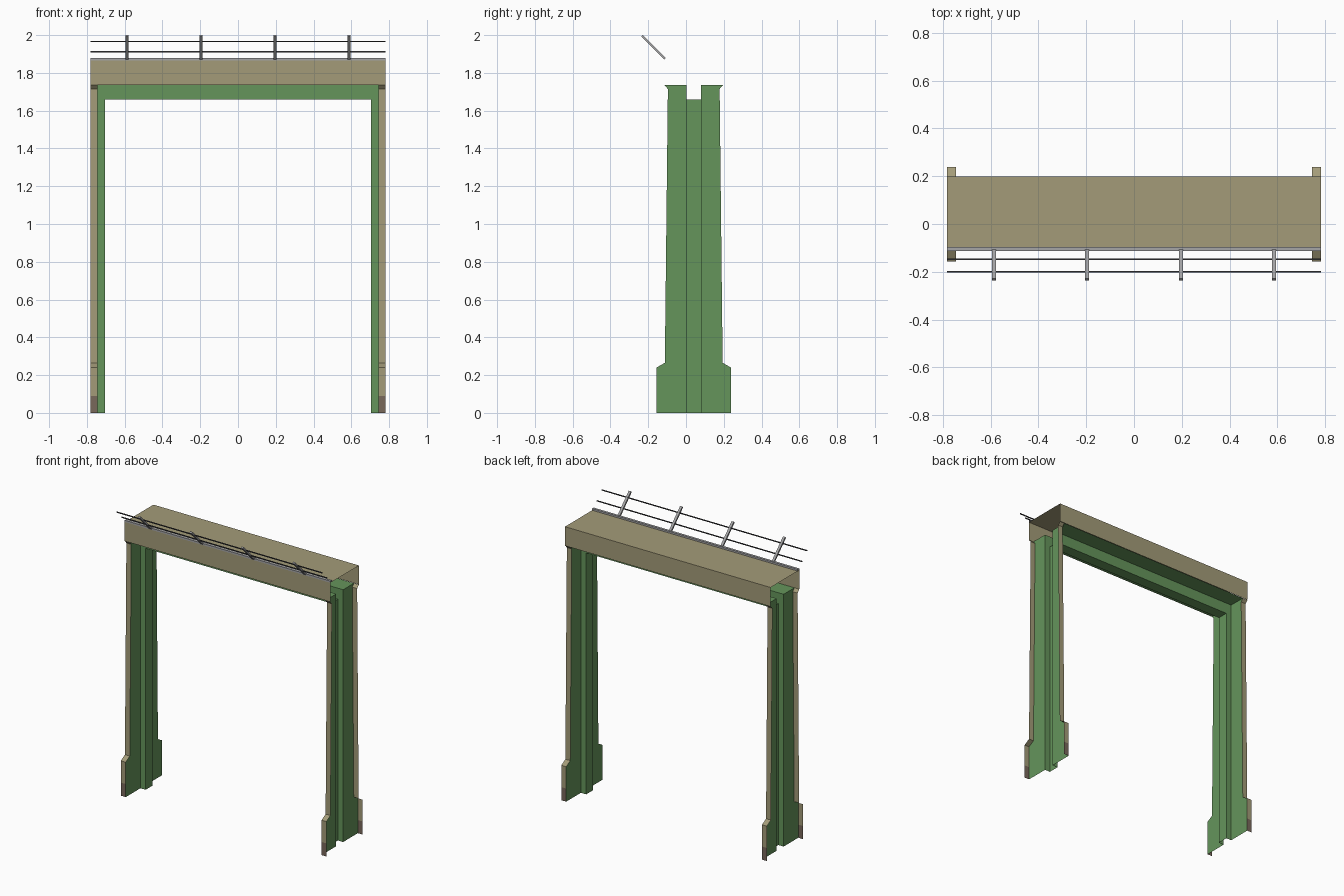
import bpy, bmesh, math
from mathutils import Vector

if "Cube" in bpy.data.objects:
    bpy.data.objects.remove(bpy.data.objects["Cube"])

CY = 0.041                      # depth centre of the portal
XO, XW, XI = 0.782, 0.745, 0.705  # outer edge, web plane, groove floor
ZT, ZI = 1.735, 1.66            # lintel web height, groove floor height
GH = 0.0375                     # half width of the groove
# half-depth profile of a leg: (half depth, z)
PROFILE = [(0.197, 0.0), (0.197, 0.09), (0.197, 0.24), (0.153, 0.265),
           (0.137, 1.715), (0.155, ZT)]


def material(name, rgb):
    m = bpy.data.materials.new(name)
    m.diffuse_color = (*rgb, 1)
    m.use_nodes = True
    m.node_tree.nodes["Principled BSDF"].inputs["Base Color"].default_value = m.diffuse_color
    return m


GREEN = material("green_panel", (0.13, 0.30, 0.105))
TAN = material("tan_stone", (0.37, 0.33, 0.19))
BROWN = material("brown_base", (0.19, 0.14, 0.105))
GREY = material("grey_metal", (0.38, 0.38, 0.39))
DARK = material("dark_wire", (0.05, 0.05, 0.055))


def sheets(name, faces, mats):
    """Object made from (points, outward hint, material index) sheets."""
    bm = bmesh.new()
    for pts, hint, mi in faces:
        f = bm.faces.new([bm.verts.new(p) for p in pts])
        f.normal_update()
        if f.normal.dot(Vector(hint)) < 0:
            f.normal_flip()
        f.material_index = mi
    bmesh.ops.remove_doubles(bm, verts=bm.verts, dist=1e-5)
    me = bpy.data.meshes.new(name)
    bm.to_mesh(me)
    bm.free()
    for m in mats:
        me.materials.append(m)
    ob = bpy.data.objects.new(name, me)
    bpy.context.collection.objects.link(ob)
    return ob


def tube(name, y0, y1, z0, z1, mat, bottom=True):
    """Long open-ended bar along x."""
    x = XO
    f = [([(-x, y0, z0), (x, y0, z0), (x, y0, z1), (-x, y0, z1)], (0, -1, 0), 0),
         ([(-x, y1, z0), (x, y1, z0), (x, y1, z1), (-x, y1, z1)], (0, 1, 0), 0),
         ([(-x, y0, z1), (x, y0, z1), (x, y1, z1), (-x, y1, z1)], (0, 0, 1), 0)]
    if bottom:
        f.append(([(-x, y0, z0), (x, y0, z0), (x, y1, z0), (-x, y1, z0)], (0, 0, -1), 0))
    return sheets(name, f, [mat])


for sx, side in ((-1, "left"), (1, "right")):
    # Edge trim: thin stone strips on the front and back of each leg
    trim, web = [], []
    for sy in (-1, 1):
        for i, ((h0, z0), (h1, z1)) in enumerate(zip(PROFILE, PROFILE[1:])):
            y0, y1 = CY + sy * h0, CY + sy * h1
            hint = (0, sy * (z1 - z0), h0 - h1)
            trim.append(([(sx * XW, y0, z0), (sx * XO, y0, z0),
                          (sx * XO, y1, z1), (sx * XW, y1, z1)], hint, 1 if i == 0 else 0))
        # Web: flat panel between the trim and the groove
        yg = CY + sy * GH
        web.append(([(sx * XW, yg, 0)] + [(sx * XW, CY + sy * h, z) for h, z in PROFILE]
                    + [(sx * XW, yg, ZT)], (-sx, 0, 0), 0))
    sheets(side + "_leg_trim", trim, [TAN, BROWN])
    sheets(side + "_leg_web", web, [GREEN])

# Lintel web: flat soffit panels either side of the groove
soffit, groove = [], []
for sy in (-1, 1):
    yg, ye = CY + sy * GH, CY + sy * 0.155
    soffit.append(([(-XW, yg, ZT), (XW, yg, ZT), (XW, ye, ZT), (-XW, ye, ZT)], (0, 0, -1), 0))
    # Groove side walls: legs, then lintel
    for sx in (-1, 1):
        groove.append(([(sx * XW, yg, 0), (sx * XI, yg, 0), (sx * XI, yg, ZI),
                        (sx * XW, yg, ZT)], (0, sy, 0), 0))
    groove.append(([(-XI, yg, ZI), (XI, yg, ZI), (XW, yg, ZT), (-XW, yg, ZT)], (0, sy, 0), 0))
# Groove floor around the opening
a, b = CY - GH, CY + GH
for sx in (-1, 1):
    groove.append(([(sx * XI, a, 0), (sx * XI, b, 0), (sx * XI, b, ZI), (sx * XI, a, ZI)],
                   (-sx, 0, 0), 0))
groove.append(([(-XI, a, ZI), (XI, a, ZI), (XI, b, ZI), (-XI, b, ZI)], (0, 0, -1), 0))
sheets("lintel_web", soffit, [GREEN])
sheets("inner_groove", groove, [GREEN])

# Beam cover (open below and at the ends) and curb along its front edge
tube("top_beam", CY - 0.155, CY + 0.157, ZT, 1.866, TAN, bottom=False)
tube("front_curb", CY - 0.155, CY - 0.138, 1.866, 1.878, GREY, bottom=False)

# Railing: four posts leaning out at 45 degrees, and two wires
p0, p1 = Vector((0, -0.110, 1.876)), Vector((0, -0.2335, 1.9955))
length = (p1 - p0).length
for i, x in enumerate((-0.587, -0.196, 0.196, 0.587)):
    mid = (p0 + p1) / 2
    bpy.ops.mesh.primitive_cube_add(size=1, location=(x, mid.y, mid.z))
    post = bpy.context.object
    post.name = f"rail_post_{i + 1}"
    post.scale = (0.017, 0.012, length)
    post.rotation_euler = (math.radians(45), 0, 0)
    post.data.materials.append(GREY)
for name, y, z in (("lower_wire", -0.148, 1.912), ("upper_wire", -0.200, 1.967)):
    tube(name, y - 0.003, y + 0.003, z - 0.003, z + 0.003, DARK)
